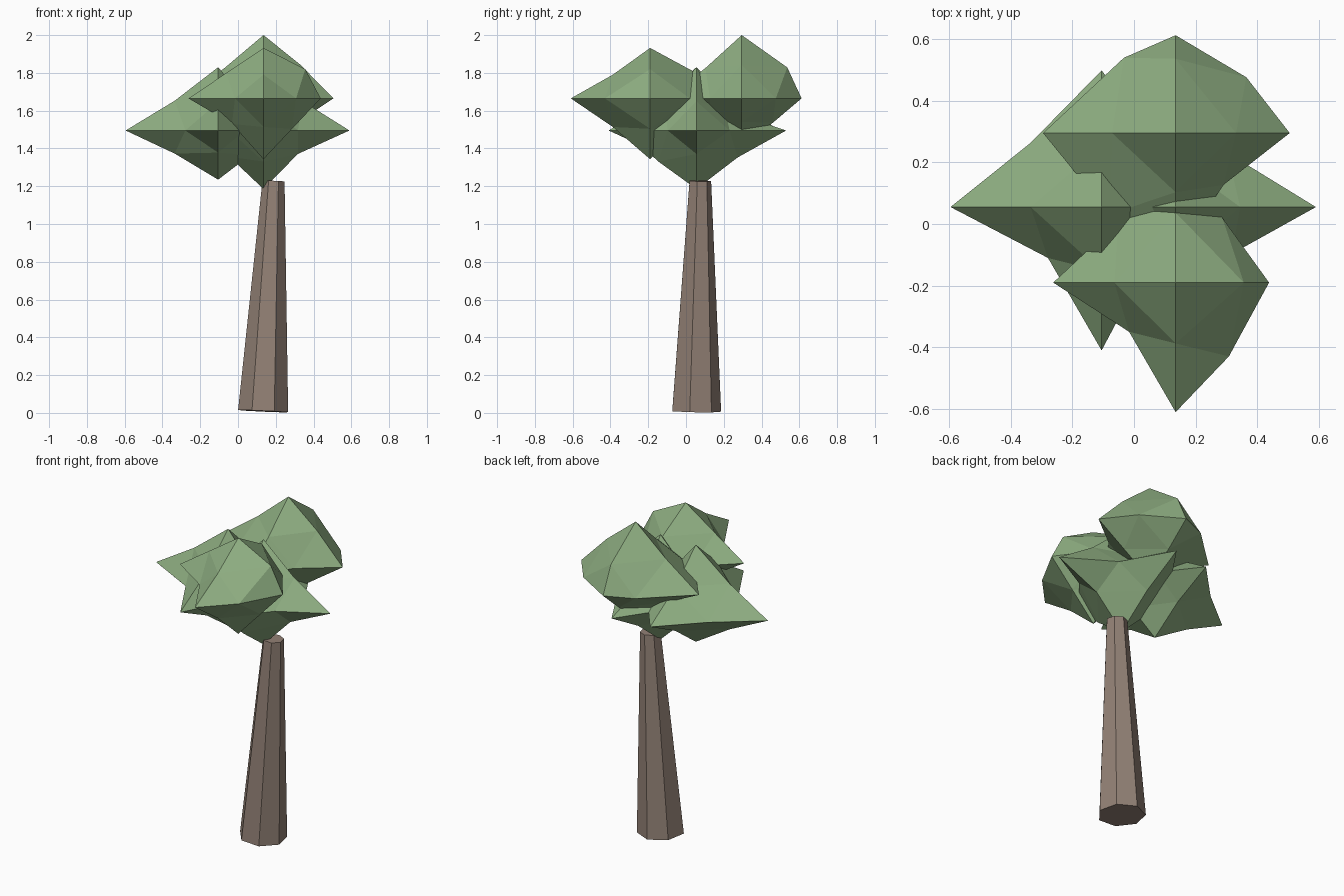
import bpy, bmesh, math
from mathutils import Vector, Matrix

if "Cube" in bpy.data.objects:
    bpy.data.objects.remove(bpy.data.objects["Cube"])


def material(name, rgb):
    m = bpy.data.materials.new(name)
    m.diffuse_color = (*rgb, 1)
    m.use_nodes = True
    m.node_tree.nodes["Principled BSDF"].inputs["Base Color"].default_value = m.diffuse_color
    return m


BARK = material("bark", (0.29, 0.22, 0.18))
LEAF = material("leaf", (0.27, 0.42, 0.22))


def add_object(name, bm, mat):
    bmesh.ops.recalc_face_normals(bm, faces=bm.faces[:])
    me = bpy.data.meshes.new(name)
    bm.to_mesh(me)
    bm.free()
    me.materials.append(mat)
    ob = bpy.data.objects.new(name, me)
    bpy.context.collection.objects.link(ob)
    return ob


def trunk(base, top, r_base, r_top, sides=7):
    """Leaning tapered prism from base centre to top centre."""
    base, top = Vector(base), Vector(top)
    axis = top - base
    tilt = Vector((0, 0, 1)).rotation_difference(axis).to_matrix()
    bm = bmesh.new()
    rings = []
    for c, r in ((base, r_base), (top, r_top)):
        ring = []
        for i in range(sides):
            a = math.pi / 2 + math.tau * i / sides
            ring.append(bm.verts.new(c + tilt @ Vector((r * math.cos(a), r * math.sin(a), 0))))
        rings.append(ring)
    lo, hi = rings
    for i in range(sides):
        j = (i + 1) % sides
        bm.faces.new((lo[i], lo[j], hi[j], hi[i]))
    bm.faces.new(lo[::-1])
    bm.faces.new(hi)
    return add_object("trunk", bm, BARK)


def leaf_clump(name, centre, plus, minus, xy, xz, yz):
    """Octahedron split once. plus/minus are tip distances along each axis;
    each plane lists edge-point factors for the quadrants ++, +-, -+, --."""
    c = Vector(centre)
    bm = bmesh.new()

    def tip(axis, s):
        v = Vector()
        v[axis] = plus[axis] if s > 0 else -minus[axis]
        return v

    tips = {(a, s): bm.verts.new(c + tip(a, s)) for a in range(3) for s in (1, -1)}
    mids = {}
    for (a, b), factors in (((0, 1), xy), ((0, 2), xz), ((1, 2), yz)):
        quads = [(s, t) for s in (1, -1) for t in (1, -1)]
        for (s, t), f in zip(quads, factors):
            fa, fb = f if isinstance(f, tuple) else (f, f)
            mids[a, s, b, t] = bm.verts.new(c + tip(a, s) * fa + tip(b, t) * fb)

    for sx in (1, -1):
        for sy in (1, -1):
            for sz in (1, -1):
                x, y, z = tips[0, sx], tips[1, sy], tips[2, sz]
                p, q, r = mids[0, sx, 1, sy], mids[0, sx, 2, sz], mids[1, sy, 2, sz]
                for tri in ((x, p, q), (y, r, p), (z, q, r), (p, r, q)):
                    bm.faces.new(tri)
    return add_object(name, bm, LEAF)


# Trunk
trunk((0.133, 0.05, 0.009), (0.188, 0.073, 1.228), 0.136, 0.06)

# Foliage clumps
leaf_clump("front_foliage", (0.135, -0.19, 1.665),
           (0.303, 0.42, 0.267), (0.397, 0.42, 0.322),
           xy=(0.5, 0.57, 0.47, 0.38),
           xz=((0.73, 0.58), 0.5, 0.5, 0.42),
           yz=(0.54, 0.45, 0.47, 0.47))
leaf_clump("back_foliage", (0.135, 0.295, 1.665),
           (0.37, 0.317, 0.335), (0.43, 0.4, 0.248),
           xy=((0.62, 0.57), 0.42, (0.39, 0.77), (0.5, 0.66)),
           xz=(0.53, 0.5, 0.48, 0.45),
           yz=((0.76, 0.49), 0.52, 0.48, 0.42))
leaf_clump("left_foliage", (-0.105, 0.055, 1.495),
           (0.34, 0.443, 0.335), (0.49, 0.465, 0.26),
           xy=(0.5, 0.42, 0.47, 0.355),
           xz=(0.45, 0.5, 0.47, 0.47),
           yz=(0.45, 0.45, 0.45, 0.45))
leaf_clump("right_foliage", (0.135, 0.055, 1.495),
           (0.455, 0.475, 0.335), (0.4, 0.38, 0.31),
           xy=(0.37, 0.4, 0.45, 0.45),
           xz=(0.46, 0.4, 0.45, 0.45),
           yz=(0.32, 0.46, 0.45, 0.53))
